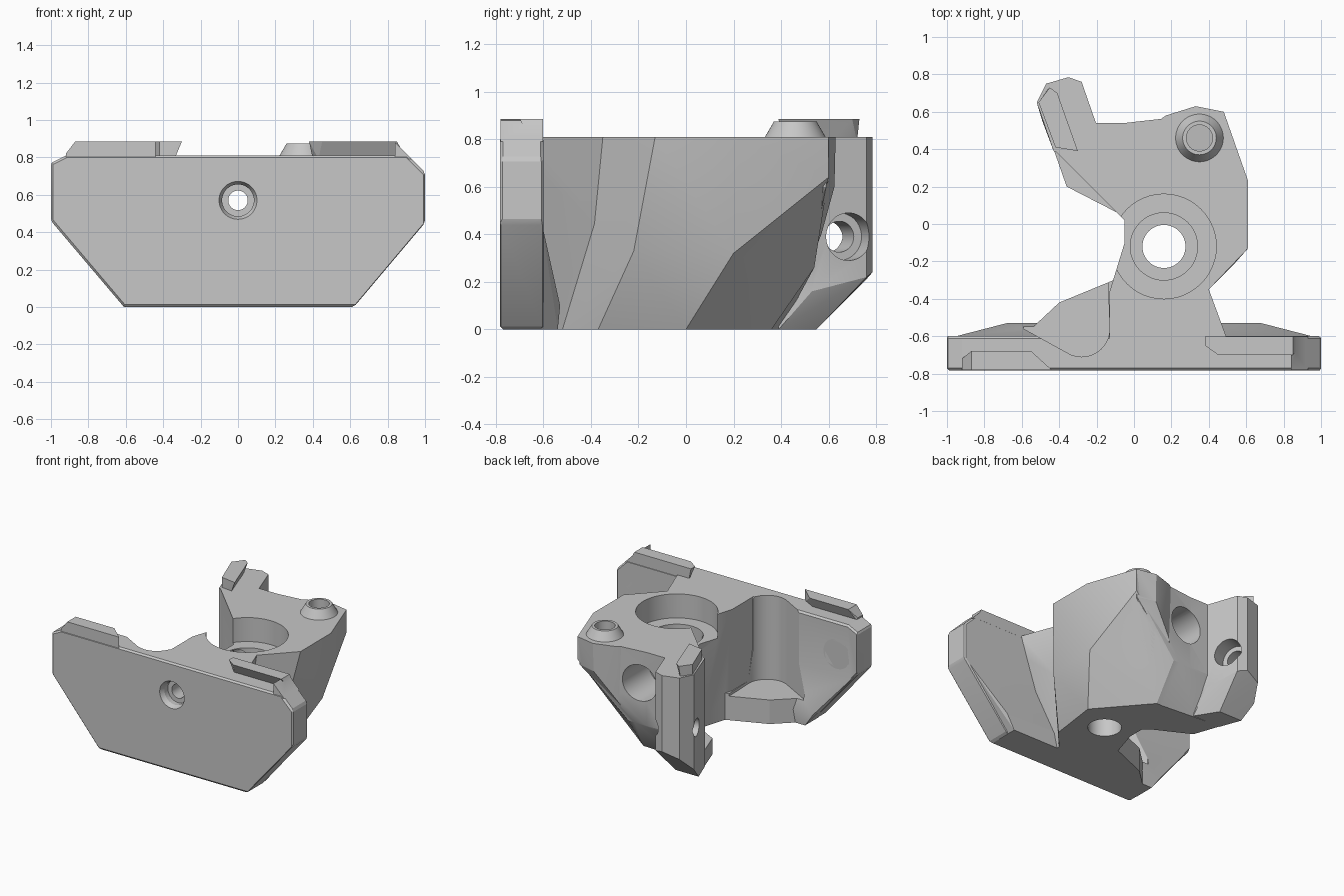
import bpy, bmesh, math
from mathutils import Vector, Matrix

cube = bpy.data.objects.get("Cube")
if cube:
    bpy.data.objects.remove(cube, do_unlink=True)

grey = bpy.data.materials.new("matte grey")
grey.use_nodes = True
grey.diffuse_color = (0.57, 0.57, 0.57, 1)
grey.node_tree.nodes["Principled BSDF"].inputs["Base Color"].default_value = (0.57, 0.57, 0.57, 1)

TOP = 0.81


def finish(name, bm):
    bmesh.ops.recalc_face_normals(bm, faces=bm.faces)
    mesh = bpy.data.meshes.new(name)
    bm.to_mesh(mesh)
    bm.free()
    mesh.materials.append(grey)
    ob = bpy.data.objects.new(name, mesh)
    bpy.context.collection.objects.link(ob)
    return ob


def hull(name, *points):
    """Convex solid around the points."""
    bm = bmesh.new()
    for p in points:
        bm.verts.new(p)
    res = bmesh.ops.convex_hull(bm, input=bm.verts[:])
    junk = {g for g in res["geom_interior"] + res["geom_unused"] if isinstance(g, bmesh.types.BMVert)}
    bmesh.ops.delete(bm, geom=list(junk), context='VERTS')
    bmesh.ops.dissolve_limit(bm, angle_limit=0.0005, verts=bm.verts[:], edges=bm.edges[:])
    return finish(name, bm)


def at(z, *xy):
    return [(x, y, z) for x, y in xy]


def rod(name, start, end, r1, r2=None):
    """Cylinder or cone between two points."""
    a, b = Vector(start), Vector(end)
    bm = bmesh.new()
    bmesh.ops.create_cone(bm, cap_ends=True, segments=48, radius1=r1,
                          radius2=r1 if r2 is None else r2, depth=(b - a).length)
    turn = (b - a).to_track_quat('Z', 'Y').to_matrix().to_4x4()
    bm.transform(Matrix.Translation((a + b) / 2) @ turn)
    return finish(name, bm)


def combine(base, other, operation):
    """Boolean with the watertight solver, falling back to the exact one."""
    bpy.context.view_layer.objects.active = base
    for solver in ('MANIFOLD', 'EXACT'):
        before = [v.co.copy() for v in base.data.vertices]
        mod = base.modifiers.new("join", 'BOOLEAN')
        mod.operation, mod.solver, mod.object = operation, solver, other
        bpy.ops.object.modifier_apply(modifier=mod.name)
        if before != [v.co for v in base.data.vertices]:
            break
    bpy.data.objects.remove(other, do_unlink=True)


# Front plate with clipped corners and a small edge bevel
outline = [(-1, 0.46), (-0.61, 0), (0.62, 0), (1, 0.45), (1, 0.72), (0.91, TOP), (-0.92, TOP), (-1, 0.77)]
bracket = hull("mount_bracket", *[(x, y, z) for x, z in outline for y in (-0.783, -0.6)])
bevel = bracket.modifiers.new("edge", 'BEVEL')
bevel.width, bevel.segments = 0.012, 1
bpy.context.view_layer.objects.active = bracket
bpy.ops.object.modifier_apply(modifier=bevel.name)

solids = []

# Thickened lower back of the plate
flare = []
for s in (-1, 1):
    flare += [(s * 0.99, -0.61, 0.46), (s * 0.61, -0.54, 0), (s * 0.68, -0.53, 0.1),
              (s * 0.99, -0.7, 0.46), (s * 0.61, -0.7, 0)]
solids.append(hull("plate_flare", *flare))

# Raised dovetail rails on the plate
solids.append(hull("right_rail", *at(0.885, (-0.87, -0.78), (-0.44, -0.78), (-0.55, -0.68), (-0.87, -0.68)),
                   *at(0.82, (-0.92, -0.78), (-0.92, -0.72)),
                   *at(0.79, (-0.92, -0.78), (-0.44, -0.78), (-0.55, -0.72), (-0.92, -0.72))))
solids.append(hull("left_rail", *at(0.885, (0.45, -0.7), (0.85, -0.7), (0.85, -0.602), (0.38, -0.602), (0.38, -0.65)),
                   *at(0.79, (0.43, -0.65), (0.9, -0.65), (0.9, -0.602), (0.4, -0.602))))
solids.append(hull("rail_end", *at(0.88, (0.84, -0.78), (0.84, -0.602)),
                   *at(0.79, (0.84, -0.78), (0.84, -0.602), (0.93, -0.78), (0.93, -0.602))))

# Neck joining plate and body
solids.append(hull("neck",
    *at(TOP, (0.5, -0.62), (0.4, -0.35), (0.3, -0.1), (-0.05, -0.1), (-0.05, -0.27), (-0.13, -0.36), (-0.13, -0.65)),
    *at(0, (0.23, -0.6), (0.23, -0.52), (0.2, -0.1), (-0.05, -0.1), (-0.05, -0.27), (-0.13, -0.36), (-0.13, -0.65))))

# Faceted main body with a slanted underside
solids.append(hull("body",
    *at(TOP, (0.4, -0.35), (0.61, -0.13), (0.61, 0.23), (0.48, 0.6), (0.1, 0.54), (-0.05, 0.54), (-0.05, -0.27)),
    (0.53, -0.22, 0.33), (0.56, 0.2, 0.32), (0.48, 0.6, 0.64), (0.1, 0.54, 0.26), (-0.05, 0.54, 0.26),
    *at(0, (0.23, -0.52), (0.36, -0.37), (0.41, 0), (0.1, 0.36), (-0.05, 0.36), (-0.05, -0.27))))
solids.append(hull("rear_corner",
    *at(TOP, (0.1, 0.53), (0.17, 0.58), (0.33, 0.63), (0.48, 0.6), (0.4, 0.4), (0.15, 0.4)),
    *at(0.6, (0.33, 0.625), (0.47, 0.59), (0.4, 0.45)), (0.17, 0.57, 0.4), (0.12, 0.53, 0.3), (0.2, 0.45, 0.35)))

# Wing reaching to the clamp arm, with a lug under it
solids.append(hull("wing",
    *at(TOP, (-0.05, 0.02), (-0.43, 0.4), (-0.2, 0.54), (0.05, 0.54), (0.05, 0.1)),
    *at(0.26, (-0.2, 0.54), (0.05, 0.54)),
    *at(0, (-0.05, 0.02), (-0.43, 0.4), (-0.2, 0.37), (0.05, 0.36), (0.05, 0.1))))
solids.append(hull("wing_lug", *[(x, y, z) for z in (0, 0.12)
    for x, y in ((-0.03, 0.03), (-0.1, 0.07), (-0.36, 0.2), (-0.43, 0.4), (-0.1, 0.3))]))

# Clamp arm and the rail on top of it
solids.append(hull("clamp_arm",
    *at(TOP, (-0.43, 0.39), (-0.2, 0.53), (-0.28, 0.76), (-0.35, 0.785), (-0.47, 0.75), (-0.52, 0.65), (-0.3, 0.35)),
    (-0.2, 0.53, 0.16), (-0.28, 0.76, 0.22), (-0.35, 0.785, 0.24), (-0.47, 0.75, 0.2), (-0.52, 0.65, 0.1),
    *at(0, (-0.43, 0.39), (-0.49, 0.55), (-0.3, 0.55), (-0.2, 0.39))))
solids.append(hull("arm_rail", *at(0.885, (-0.42, 0.41), (-0.3, 0.39), (-0.41, 0.7), (-0.45, 0.73), (-0.51, 0.65)),
                   *at(0.79, (-0.42, 0.41), (-0.34, 0.4), (-0.44, 0.69), (-0.46, 0.72), (-0.51, 0.65))))

# Screw shelf and screw boss
solids.append(hull("screw_shelf", *[(x, y, z) for z in (0, 0.2) for x, y in
    ((-0.55, -0.56), (-0.4, -0.42), (-0.18, -0.4), (-0.06, -0.28), (-0.06, -0.65), (-0.52, -0.65))]))
solids.append(rod("screw_boss", (0.35, 0.46, 0.78), (0.35, 0.46, 0.875), 0.145, 0.09))

for part in solids:
    combine(bracket, part, 'UNION')

cuts = []

# Rounded pocket above the shelf
pocket = [(-0.59, -0.56), (-0.59, -0.3), (-0.14, -0.3)]
pocket += [(-0.28 + 0.15 * math.cos(t * math.pi / 16), -0.56 + 0.15 * math.sin(t * math.pi / 16)) for t in range(32)]
cuts.append(hull("pocket_cut", *at(0.18, *pocket), *at(1, *pocket)))

# Vertical bores: stepped bearing seat, shelf screw, boss screw
for x, y, low, high, r in (
        (0.16, -0.12, 0.63, 1, 0.28), (0.16, -0.12, 0.45, 0.7, 0.18), (0.16, -0.12, -0.1, 0.5, 0.115),
        (-0.28, -0.56, -0.1, 0.3, 0.07), (-0.28, -0.56, -0.1, 0.06, 0.11),
        (0.35, 0.46, 0.5, 1, 0.07), (0.35, 0.46, -0.1, 0.62, 0.115)):
    cuts.append(rod("bore_cut", (x, y, low), (x, y, high), r))

# Front-to-back bores: centre bolt and plate screws, counterbored behind
for x, front, back, r in (
        (0, -0.9, 0.4, 0.052), (0, -0.9, -0.71, 0.085), (0, 0.25, 0.9, 0.135),
        (-0.83, -0.9, -0.5, 0.072), (-0.83, -0.69, -0.4, 0.11),
        (0.83, -0.9, -0.5, 0.072), (0.83, -0.69, -0.4, 0.11)):
    cuts.append(rod("bolt_cut", (x, front, 0.57), (x, back, 0.57), r))
cuts.append(rod("front_countersink", (0, -0.8, 0.57), (0, -0.74, 0.57), 0.11, 0.08))

# Cross bore through the clamp arm
middle, axis = Vector((-0.39, 0.635, 0.39)), Vector((0.94, 0.34, 0))
cuts.append(rod("arm_cut", middle - axis * 0.2, middle + axis * 0.2, 0.065))
cuts.append(rod("arm_counterbore", middle + axis * 0.03, middle + axis * 0.25, 0.1))

for part in cuts:
    combine(bracket, part, 'DIFFERENCE')

bpy.ops.object.select_all(action='DESELECT')
bracket.select_set(True)
bpy.context.view_layer.objects.active = bracket
bpy.ops.object.shade_smooth_by_angle(angle=math.radians(20))
